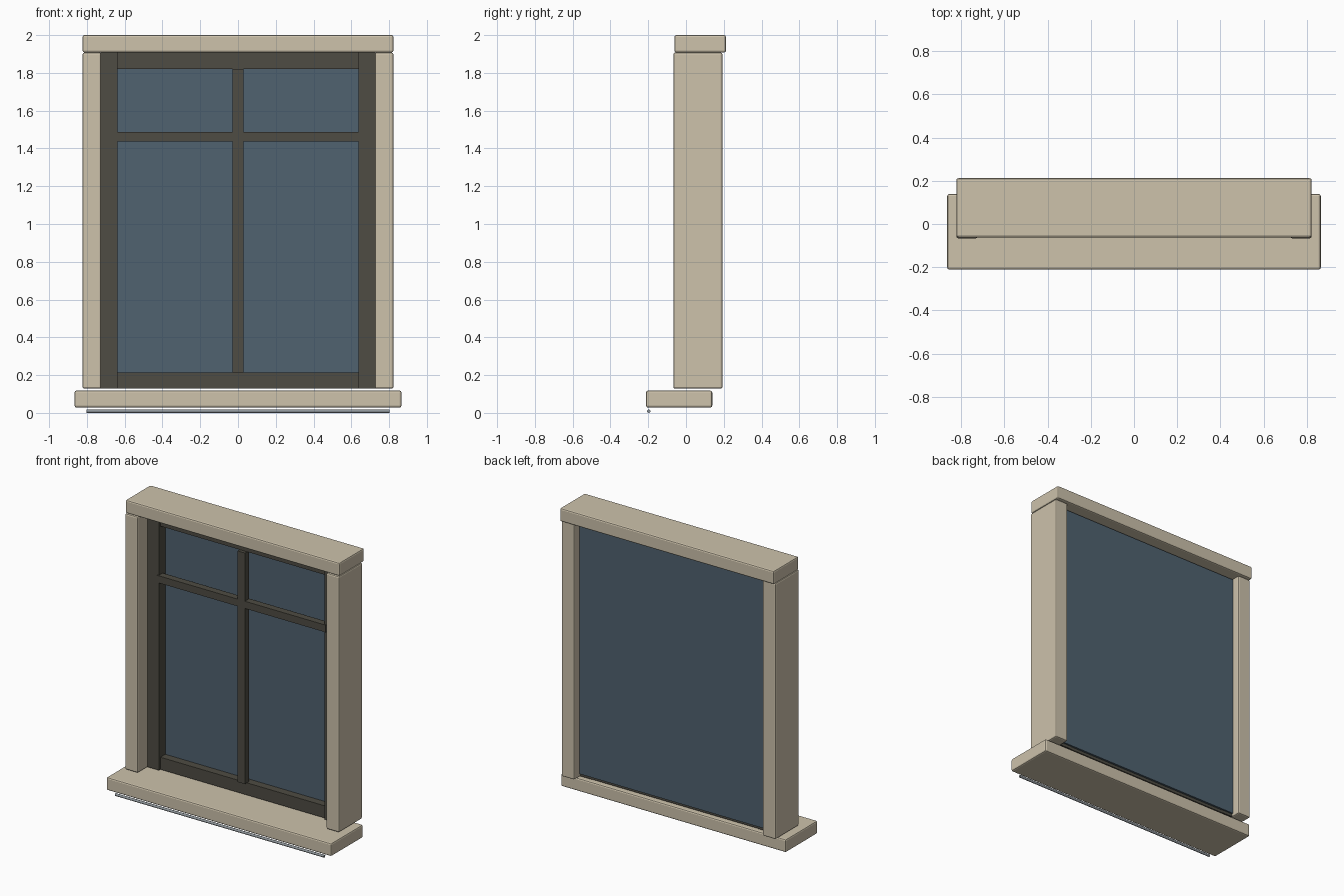
import bpy
import math

default = bpy.data.objects.get("Cube")
if default:
    bpy.data.objects.remove(default, do_unlink=True)


def material(name, rgb):
    mat = bpy.data.materials.new(name)
    mat.use_nodes = True
    mat.diffuse_color = (*rgb, 1)
    mat.node_tree.nodes["Principled BSDF"].inputs["Base Color"].default_value = (*rgb, 1)
    return mat


stone = material("warm_stone", (0.61, 0.54, 0.41))
wood = material("dark_frame", (0.077, 0.072, 0.056))
glass = material("blue_grey_glass", (0.08, 0.122, 0.16))
metal = material("grey_metal", (0.27, 0.30, 0.32))


def box(name, mat, x, y, z, bevel=0):
    """Box from (min, max) ranges on each axis, with optional rounded edges."""
    ranges = (x, y, z)
    bpy.ops.mesh.primitive_cube_add(size=1, location=[(a + b) / 2 for a, b in ranges])
    obj = bpy.context.object
    obj.name = name
    obj.scale = [b - a for a, b in ranges]
    bpy.ops.object.transform_apply(location=False, rotation=False, scale=True)
    obj.data.materials.append(mat)
    if bevel:
        mod = obj.modifiers.new("Bevel", "BEVEL")
        mod.width = bevel
        mod.segments = 2
    return obj


# Stone surround
box("lintel", stone, (-0.823, 0.823), (-0.062, 0.212), (1.908, 2.0), 0.01)
box("sill", stone, (-0.865, 0.865), (-0.211, 0.139), (0.028, 0.118), 0.01)

# Posts and frame stiles on both sides
for side, s in (("left", 1), ("right", -1)):
    box(side + "_post", stone, sorted((s * 0.724, s * 0.823)), (-0.067, 0.193), (0.128, 1.908), 0.01)
    box(side + "_stile", wood, sorted((s * 0.637, s * 0.728)), (0.042, 0.125), (0.13, 1.908))

# Frame rails, set slightly behind the stiles
box("bottom_rail", wood, (-0.638, 0.638), (0.058, 0.122), (0.13, 0.215))
box("top_rail", wood, (-0.638, 0.638), (0.058, 0.122), (1.821, 1.908))

# Glazing bars, standing free in front of the glass
box("upright_bar", wood, (-0.028, 0.028), (0.035, 0.083), (0.215, 1.821))
box("cross_bar", wood, (-0.65, 0.65), (0.035, 0.083), (1.436, 1.486))

# Glass pane behind the frame
box("glass_pane", glass, (-0.724, 0.724), (0.112, 0.136), (0.15, 1.9))

# Thin rod under the front of the sill
bpy.ops.mesh.primitive_cylinder_add(vertices=12, radius=0.009, depth=1.606,
                                    location=(0, -0.197, 0.009),
                                    rotation=(0, math.pi / 2, 0))
rod = bpy.context.object
rod.name = "drip_rod"
rod.data.materials.append(metal)
bpy.ops.object.shade_smooth_by_angle(angle=math.radians(40))
